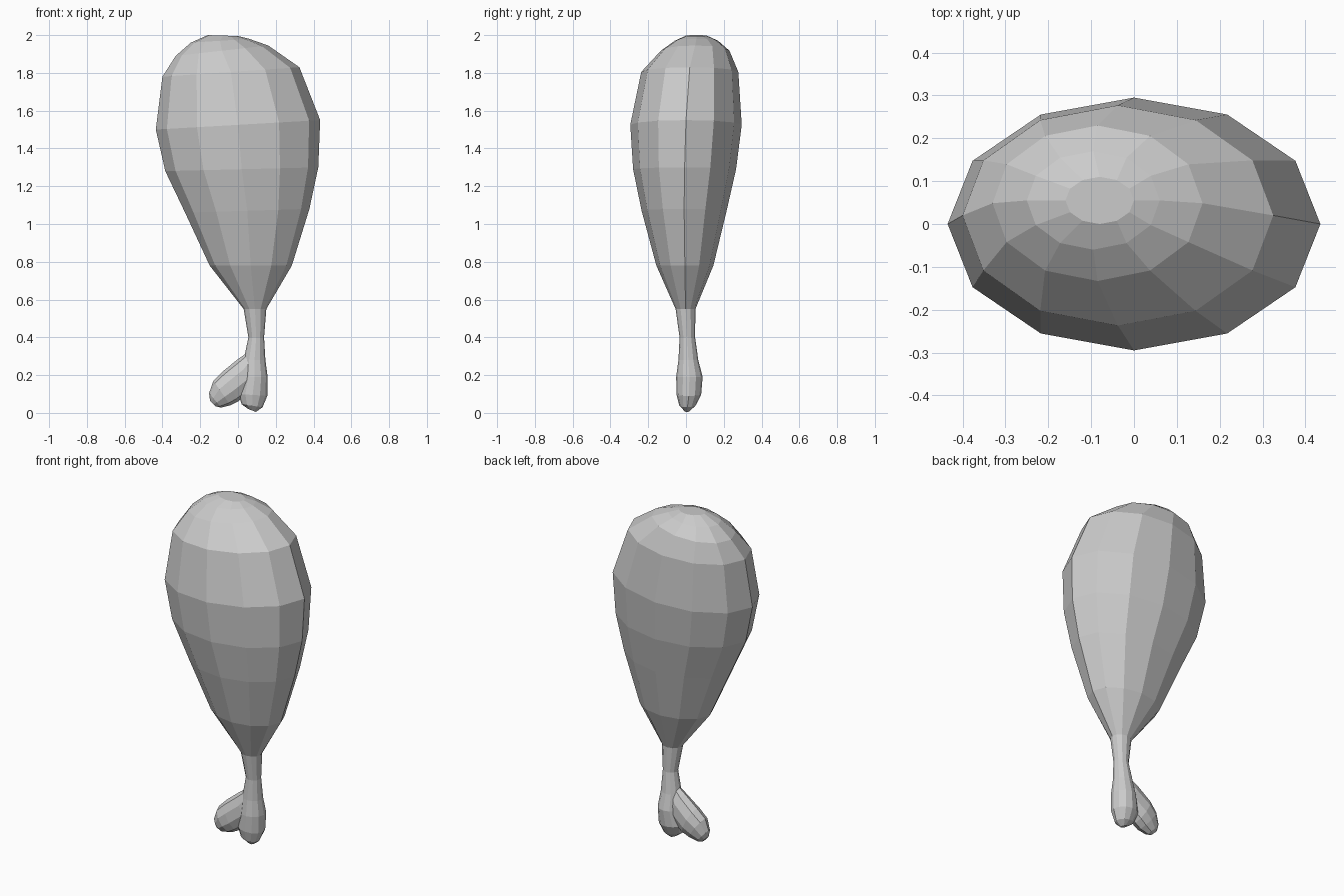
import bpy, bmesh, math


def loft(name, rings, sides):
    """Skin elliptical rings: left x, left z, right x, right z, y min, y max."""
    bm = bmesh.new()
    loops = []
    for xl, zl, xr, zr, y0, y1 in rings:
        loop = []
        for i in range(sides):
            a = 2 * math.pi * i / sides
            t = (1 + math.cos(a)) / 2
            y = (y0 + y1) / 2 + math.sin(a) * (y1 - y0) / 2
            loop.append(bm.verts.new((xl + t * (xr - xl), y, zl + t * (zr - zl))))
        loops.append(loop)
    for a, b in zip(loops, loops[1:]):
        for i in range(sides):
            j = (i + 1) % sides
            bm.faces.new((a[i], a[j], b[j], b[i]))
    bm.faces.new(loops[0])
    bm.faces.new(loops[-1])
    bmesh.ops.recalc_face_normals(bm, faces=bm.faces[:])
    mesh = bpy.data.meshes.new(name)
    bm.to_mesh(mesh)
    bm.free()
    ob = bpy.data.objects.new(name, mesh)
    bpy.context.collection.objects.link(ob)
    return ob


# Meat, shank and right knuckle as one skin, bottom to top
drumstick = loft("drumstick", [
    (0.055, 0.02, 0.095, 0.005, -0.01, 0.02),
    (0.02, 0.045, 0.13, 0.03, -0.035, 0.05),
    (0.00, 0.10, 0.155, 0.09, -0.05, 0.08),
    (0.02, 0.19, 0.157, 0.19, -0.052, 0.088),
    (0.03, 0.28, 0.145, 0.28, -0.04, 0.065),
    (0.055, 0.40, 0.138, 0.40, -0.034, 0.048),
    (0.03, 0.55, 0.15, 0.55, -0.055, 0.05),
    (-0.15, 0.78, 0.285, 0.78, -0.157, 0.145),
    (-0.28, 1.06, 0.378, 1.08, -0.235, 0.215),
    (-0.385, 1.28, 0.425, 1.30, -0.28, 0.265),
    (-0.435, 1.50, 0.435, 1.55, -0.295, 0.295),
    (-0.40, 1.78, 0.325, 1.83, -0.237, 0.277),
    (-0.33, 1.89, 0.16, 1.945, -0.133, 0.23),
    (-0.25, 1.96, 0.06, 1.98, -0.06, 0.17),
    (-0.16, 2.00, 0.00, 1.995, 0.00, 0.11),
], 12)

# Left knuckle, running down from the shank
knuckle = loft("knuckle", [
    (0.065, 0.33, 0.12, 0.25, -0.025, 0.04),
    (0.00, 0.285, 0.09, 0.13, -0.04, 0.065),
    (-0.08, 0.22, 0.00, 0.06, -0.05, 0.075),
    (-0.13, 0.17, -0.04, 0.04, -0.05, 0.065),
    (-0.153, 0.105, -0.09, 0.028, -0.03, 0.045),
    (-0.148, 0.065, -0.12, 0.035, -0.01, 0.025),
], 10)

# Fuse the knuckle into the shank
mod = drumstick.modifiers.new("join", "BOOLEAN")
mod.operation = "UNION"
mod.solver = "EXACT"
mod.object = knuckle
bpy.context.view_layer.objects.active = drumstick
bpy.ops.object.modifier_apply(modifier=mod.name)
bpy.data.objects.remove(knuckle)
